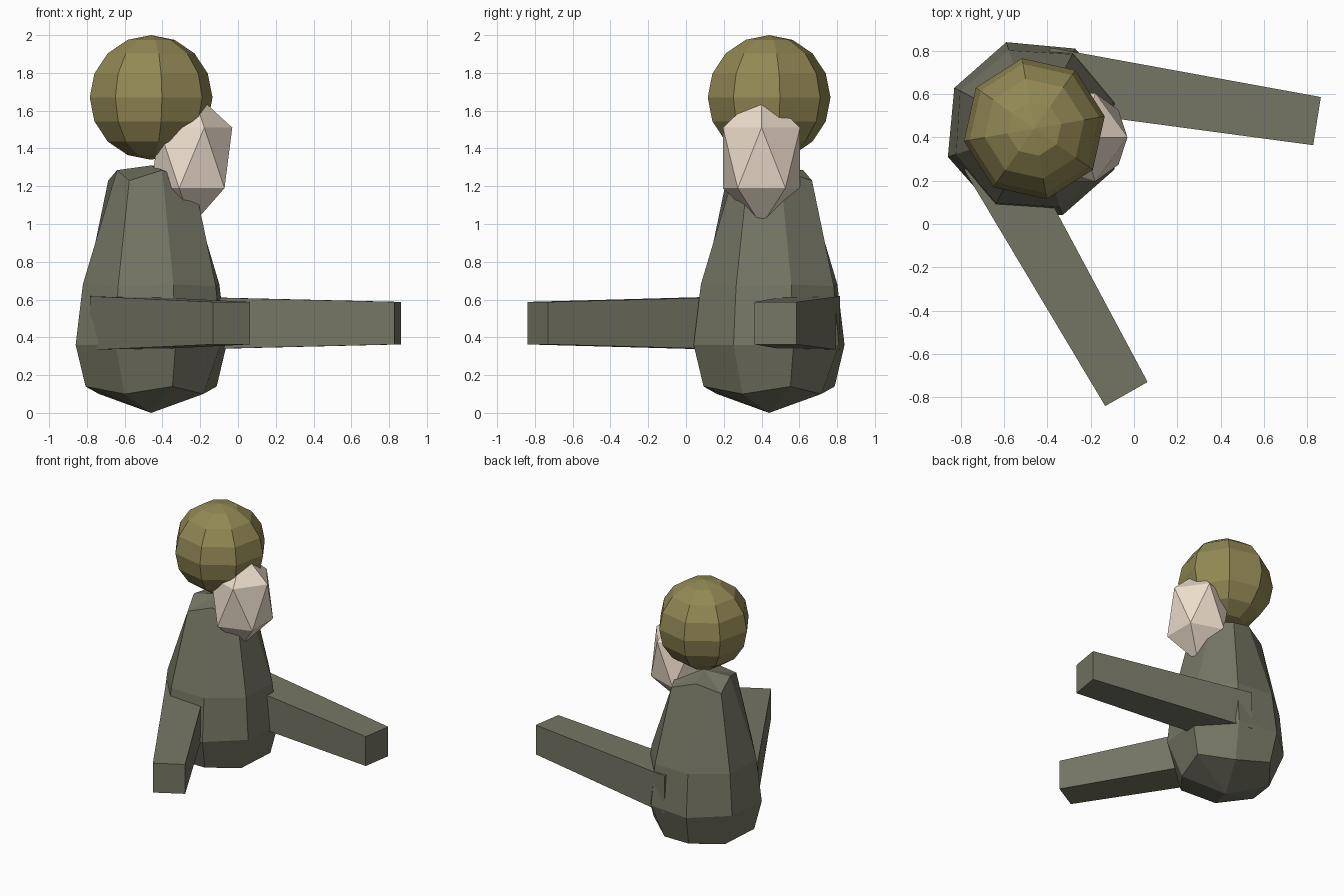
import bpy, bmesh
from math import cos, sin, radians
from mathutils import Matrix

if "Cube" in bpy.data.objects:
    bpy.data.objects.remove(bpy.data.objects["Cube"])


def material(name, rgb):
    m = bpy.data.materials.new(name)
    m.diffuse_color = (*rgb, 1)
    m.use_nodes = True
    m.node_tree.nodes["Principled BSDF"].inputs["Base Color"].default_value = m.diffuse_color
    return m


olive_grey = material("olive_grey", (0.18, 0.18, 0.13))
mustard = material("mustard", (0.29, 0.25, 0.09))
cream = material("cream", (0.85, 0.73, 0.60))


def finish(name, bm, mat, matrix=Matrix()):
    bmesh.ops.recalc_face_normals(bm, faces=bm.faces)
    me = bpy.data.meshes.new(name)
    bm.to_mesh(me)
    bm.free()
    me.materials.append(mat)
    ob = bpy.data.objects.new(name, me)
    ob.matrix_world = matrix
    bpy.context.collection.objects.link(ob)
    return ob


# Body: eight-sided pear; each ring alternates (radius, z) of two vertex kinds
def build_body(rings, z_bottom, z_top, turn):
    bm = bmesh.new()
    loops = []
    for pair in rings:
        loop = []
        for i in range(8):
            r, z = pair[i % 2]
            a = radians(turn + 45 * i)
            loop.append(bm.verts.new((r * cos(a), r * sin(a), z)))
        loops.append(loop)
    low, high = bm.verts.new((0, 0, z_bottom)), bm.verts.new((0, 0, z_top))
    for i in range(8):
        j = (i + 1) % 8
        bm.faces.new((low, loops[0][j], loops[0][i]))
        bm.faces.new((high, loops[-1][i], loops[-1][j]))
        for a, b in zip(loops, loops[1:]):
            bm.faces.new((a[i], a[j], b[j], b[i]))
    return bm


body_rings = [
    ((0.365, 0.14), (0.31, 0.10)),
    ((0.42, 0.36), (0.415, 0.36)),
    ((0.38, 0.68), (0.385, 0.67)),
    ((0.19, 1.285), (0.255, 1.23)),
]
finish("body", build_body(body_rings, 0, 1.31, 18), olive_grey,
       Matrix.Translation((-0.46, 0.44, 0)))

# Head: coarse ball
bm = bmesh.new()
bmesh.ops.create_uvsphere(bm, u_segments=8, v_segments=8, radius=0.33)
finish("head", bm, mustard,
       Matrix.Translation((-0.46, 0.44, 1.67)) @ Matrix.Rotation(radians(10), 4, "Z"))

# Muzzle: tall icosahedron on the side of the head
bm = bmesh.new()
bmesh.ops.create_icosphere(bm, subdivisions=1, radius=1)
finish("muzzle", bm, cream,
       Matrix.Translation((-0.245, 0.40, 1.35)) @ Matrix.Diagonal((0.24, 0.24, 0.358, 1)))


# Legs: square tapered bars running outward from the body
def build_leg(name, tip, angle, length=1.27, root_w=0.285, tip_w=0.225):
    bm = bmesh.new()
    bmesh.ops.create_cube(bm, size=1)
    for v in bm.verts:
        w = tip_w if v.co.x > 0 else root_w
        v.co = ((v.co.x - 0.5) * length, v.co.y * w, v.co.z * w)
    finish(name, bm, olive_grey,
           Matrix.Translation((*tip, 0.475)) @ Matrix.Rotation(radians(angle), 4, "Z"))


build_leg("right_leg", (0.845, 0.475), -9)
build_leg("front_leg", (-0.035, -0.785), -60.5)
